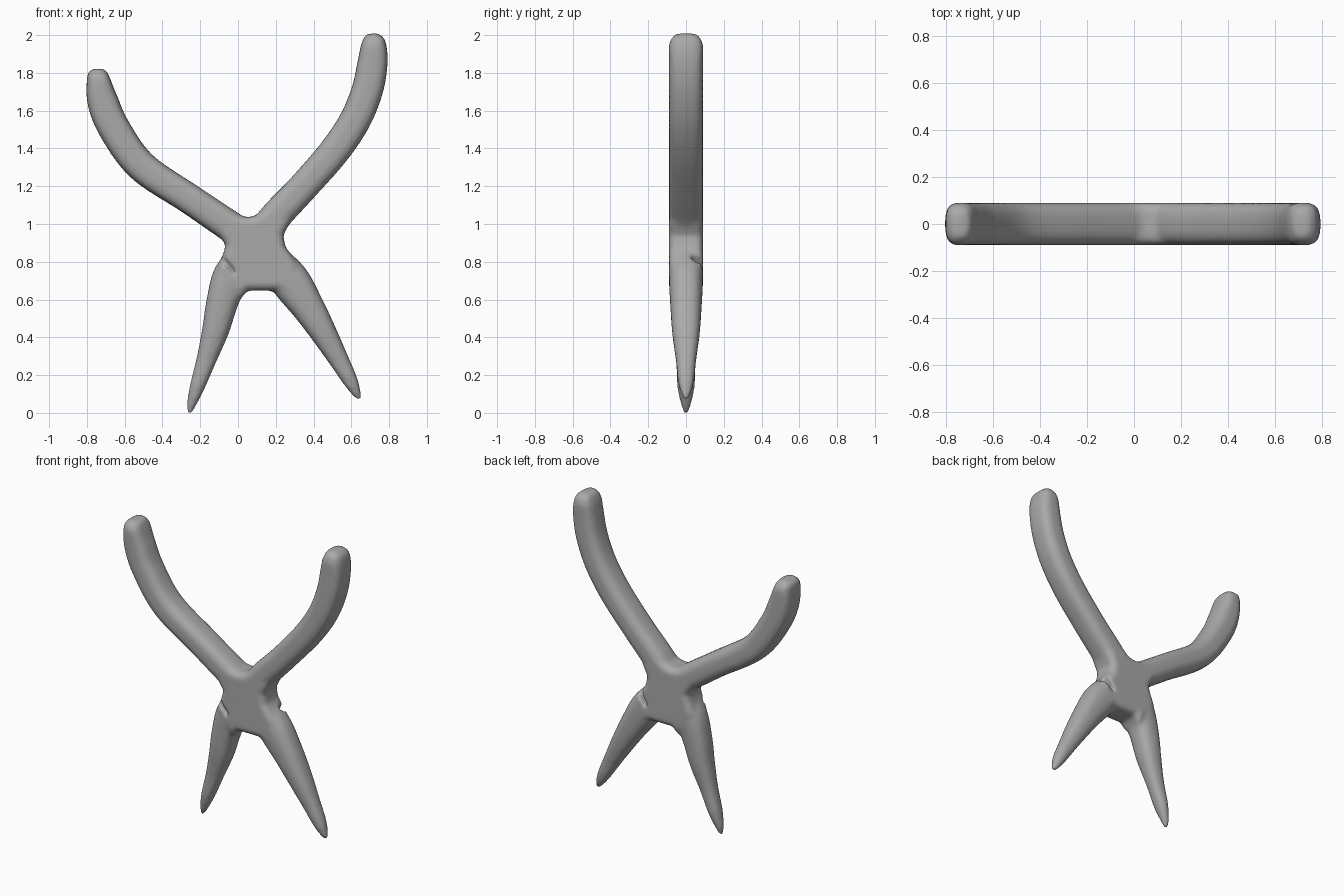
import bpy, bmesh, math
from mathutils import Vector

if "Cube" in bpy.data.objects:
    bpy.data.objects.remove(bpy.data.objects["Cube"])

steel = bpy.data.materials.new("grey_steel")
steel.diffuse_color = (0.4, 0.4, 0.4, 1)
steel.use_nodes = True
steel.node_tree.nodes["Principled BSDF"].inputs["Base Color"].default_value = steel.diffuse_color


def make_object(name, bm):
    bmesh.ops.recalc_face_normals(bm, faces=bm.faces)
    me = bpy.data.meshes.new(name)
    bm.to_mesh(me)
    bm.free()
    ob = bpy.data.objects.new(name, me)
    bpy.context.collection.objects.link(ob)
    me.materials.append(steel)
    return ob


def spline(rows, steps=6):
    # Catmull-Rom through rows of (x, z, half width, half depth)
    pts = [Vector(r) for r in rows]
    out = []
    for i in range(len(pts) - 1):
        a, b, c, d = (pts[max(i - 1, 0)], pts[i], pts[i + 1],
                      pts[min(i + 2, len(pts) - 1)])
        for k in range(steps):
            t = k / steps
            out.append(0.5 * (2 * b + (c - a) * t + (2 * a - 5 * b + 4 * c - d) * t * t
                              + (3 * b - a - 3 * c + d) * t ** 3))
    return out + [pts[-1]]


def sweep(name, rows, power, sides=28):
    # Rounded-square section swept along a path in the xz plane
    path = spline(rows)
    bm = bmesh.new()
    rings = []
    for i, p in enumerate(path):
        q = path[min(i + 1, len(path) - 1)] - path[max(i - 1, 0)]
        n = Vector((-q[1], q[0])).normalized()
        ring = []
        for k in range(sides):
            a = 2 * math.pi * k / sides
            u = math.copysign(abs(math.cos(a)) ** (2 / power), math.cos(a)) * max(p[2], .004)
            v = math.copysign(abs(math.sin(a)) ** (2 / power), math.sin(a)) * max(p[3], .004)
            ring.append(bm.verts.new((p[0] + n.x * u, v, p[1] + n.y * u)))
        rings.append(ring)
    for r, s in zip(rings, rings[1:]):
        for k in range(sides):
            j = (k + 1) % sides
            bm.faces.new((r[k], r[j], s[j], s[k]))
    bm.faces.new(rings[0])
    bm.faces.new(rings[-1])
    return make_object(name, bm)


def slab(name, outline, y0, y1, bevel):
    bm = bmesh.new()
    f = bm.faces.new([bm.verts.new((x, y0, z)) for x, z in outline])
    ext = bmesh.ops.extrude_face_region(bm, geom=[f])
    bmesh.ops.translate(bm, vec=(0, y1 - y0, 0),
                        verts=[g for g in ext["geom"] if isinstance(g, bmesh.types.BMVert)])
    if bevel:
        rim = [e for e in bm.edges if abs(e.verts[0].co.y - e.verts[1].co.y) < 1e-5]
        bmesh.ops.bevel(bm, geom=rim, offset=bevel, segments=4, profile=0.5, affect='EDGES')
    return make_object(name, bm)


D = 0.09
# Curved handles
left_handle = sweep("left_handle", [
    (-.737, 1.822, .028, .05), (-.738, 1.80, .05, .075), (-.739, 1.765, .062, D),
    (-.716, 1.65, .082, D), (-.655, 1.505, .085, D), (-.51, 1.305, .083, D),
    (-.255, 1.132, .08, D), (-.06, 1.0, .082, D), (.08, .91, .08, D)], 3)
right_handle = sweep("right_handle", [
    (.712, 2.008, .028, .05), (.714, 1.985, .052, .075), (.718, 1.945, .068, D),
    (.712, 1.85, .08, D), (.685, 1.71, .083, D), (.62, 1.55, .083, D),
    (.51, 1.385, .082, D), (.34, 1.19, .08, D), (.19, 1.03, .083, D),
    (.10, .90, .08, D)], 3)
# Tapered jaws
left_jaw = sweep("left_jaw", [
    (.04, .84, .07, D), (-.035, .73, .095, D), (-.085, .58, .084, .083),
    (-.118, .44, .072, .073), (-.168, .28, .053, .053), (-.215, .14, .040, .046),
    (-.245, .05, .026, .028), (-.258, -.006, .012, .010)], 2.5)
right_jaw = sweep("right_jaw", [
    (.19, .82, .08, D), (.275, .70, .105, D), (.37, .56, .088, .083),
    (.455, .42, .07, .073), (.54, .27, .052, .053), (.595, .17, .040, .043),
    (.625, .11, .026, .028), (.645, .07, .012, .010)], 2.5)
# Central joint plate
hub = slab("joint_plate", [
    (-.11, .96), (-.06, 1.08), (.0, 1.045), (.05, 1.035), (.1, 1.045), (.17, 1.10),
    (.28, 1.02), (.24, .94), (.25, .88), (.32, .78), (.28, .60), (.22, .648),
    (.05, .648), (.01, .60), (-.11, .76), (-.075, .85), (-.065, .89)], -D, D, .04)

# Lap grooves where each jaw crosses behind the other half
back_groove = slab("back_groove_cutter", [(.30, .88), (.32, .83), (.235, .73), (.22, .745)],
                   .025, .2, 0)
front_groove = slab("front_groove_cutter", [(-.13, .84), (-.11, .87), (-.01, .75), (-.02, .73)],
                    -.2, -.06, 0)

# Fuse everything into one smooth body
parts = [left_handle, right_handle, left_jaw, right_jaw, hub]
bpy.ops.object.select_all(action='DESELECT')
for ob in parts:
    ob.select_set(True)
bpy.context.view_layer.objects.active = hub
bpy.ops.object.join()
hub.name = "pliers_body"
m = hub.modifiers.new("fuse", 'REMESH')
m.mode, m.voxel_size = 'VOXEL', 0.011
for cutter in (back_groove, front_groove):
    b = hub.modifiers.new("groove", 'BOOLEAN')
    b.operation, b.object, b.solver = 'DIFFERENCE', cutter, 'EXACT'
    cutter.hide_render = True
    cutter.hide_set(True)
m = hub.modifiers.new("refuse", 'REMESH')
m.mode, m.voxel_size = 'VOXEL', 0.011
s = hub.modifiers.new("soften", 'SMOOTH')
s.factor, s.iterations = 0.5, 8
bpy.ops.object.select_all(action='DESELECT')
hub.select_set(True)
bpy.context.view_layer.objects.active = hub
for mod in list(hub.modifiers):
    bpy.ops.object.modifier_apply(modifier=mod.name)
hub.data.materials.clear()
hub.data.materials.append(steel)
for p in hub.data.polygons:
    p.material_index = 0
    p.use_smooth = True
for cutter in (back_groove, front_groove):
    bpy.data.objects.remove(cutter)
